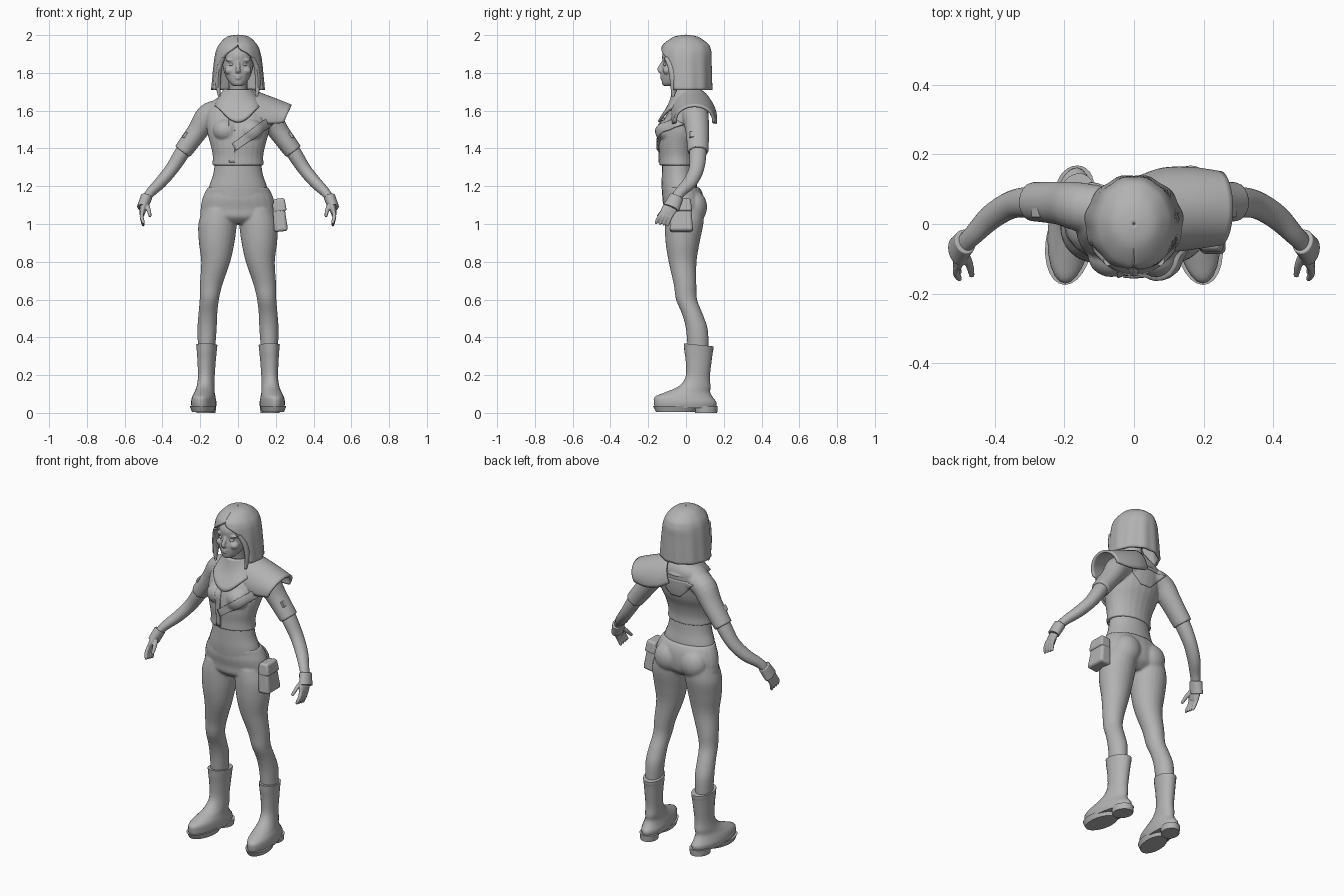
import bpy, bmesh
from math import sin, cos, pi, radians
from mathutils import Vector, Matrix

if "Cube" in bpy.data.objects:
    bpy.data.objects.remove(bpy.data.objects["Cube"])

clay = bpy.data.materials.new("plain_grey")
clay.use_nodes = True
GREY = (0.45, 0.45, 0.45, 1)
clay.diffuse_color = GREY
clay.node_tree.nodes["Principled BSDF"].inputs["Base Color"].default_value = GREY
SIDES = (("left", 1), ("right", -1))
BOTH = (1, -1)


def spline(rows, steps=4):
    """Smooth curve through rows of numbers."""
    out = []
    for i in range(len(rows) - 1):
        a, b, c, d = (rows[max(0, min(len(rows) - 1, i + k))] for k in (-1, 0, 1, 2))
        for k in range(steps):
            t = k / steps
            out.append([q + 0.5 * t * (r - p + t * (2 * p - 5 * q + 4 * r - s + t * (3 * (q - r) + s - p)))
                        for p, q, r, s in zip(a, b, c, d)])
    return out + [list(rows[-1])]


def skin(bm, loops, closed):
    for a, b in zip(loops, loops[1:]):
        for j in range(len(a) if closed else len(a) - 1):
            k = (j + 1) % len(a)
            bm.faces.new((a[j], a[k], b[k], b[j]))


def tube(bm, rows, flat=True, signs=(1,), n=24, steps=4):
    """Capped loft of ellipses (x, y, z, rx, ry), level or square to the path."""
    rows = spline(rows, steps)
    for s in signs:
        loops = []
        for i, (x, y, z, rx, ry) in enumerate(rows):
            u, v = Vector((0, 1, 0)), Vector((1, 0, 0))
            if not flat:
                t = Vector(rows[min(i + 1, len(rows) - 1)][:3]) - Vector(rows[max(i - 1, 0)][:3])
                t.normalize()
                u = (u - t * t.y).normalized()
                v = u.cross(t)
            ring = []
            for j in range(n):
                p = Vector((x, y, z)) + v * rx * cos(2 * pi * j / n) + u * ry * sin(2 * pi * j / n)
                ring.append(bm.verts.new((p.x * s, p.y, p.z)))
            loops.append(ring)
        skin(bm, loops, True)
        bm.faces.new(loops[0])
        bm.faces.new(loops[-1])


def ball(bm, loc, size, signs=(1,)):
    for s in signs:
        place = Matrix.Translation((loc[0] * s, loc[1], loc[2])) @ Matrix.Diagonal((*size, 1))
        bmesh.ops.create_uvsphere(bm, u_segments=20, v_segments=12, radius=1, matrix=place)


def finish(name, bm, voxel=0, thick=0, bevel=0):
    bmesh.ops.recalc_face_normals(bm, faces=bm.faces)
    mesh = bpy.data.meshes.new(name)
    bm.to_mesh(mesh)
    bm.free()
    mesh.materials.append(clay)
    ob = bpy.data.objects.new(name, mesh)
    bpy.context.collection.objects.link(ob)
    bpy.ops.object.select_all(action='DESELECT')
    ob.select_set(True)
    bpy.context.view_layer.objects.active = ob
    bpy.ops.object.shade_smooth_by_angle(angle=radians(45))
    if voxel:
        m = ob.modifiers.new("blend", 'REMESH')
        m.mode, m.voxel_size, m.use_smooth_shade = 'VOXEL', voxel, True
        m = ob.modifiers.new("soften", 'SMOOTH')
        m.factor, m.iterations = 0.5, 4
    if thick:
        m = ob.modifiers.new("thickness", 'SOLIDIFY')
        m.thickness, m.offset = thick, 0
    if bevel:
        m = ob.modifiers.new("rounding", 'BEVEL')
        m.width, m.segments = bevel, 3
    return ob


def shell(name, rows, thick, tilt=0, wave=0, n=48):
    """Open wrap round z: x, y, z, rx, ry and the front gap on each side."""
    bm = bmesh.new()
    rows, loops = spline(rows), []
    for i, (x, y, z, rx, ry, g1, g2) in enumerate(rows):
        f, ring = i / (len(rows) - 1), []
        for j in range(n + 1):
            a = radians(g1) + (2 * pi - radians(g1 + g2)) * j / n
            w = 1 + wave * f * cos(11 * a)
            ring.append(bm.verts.new((x + rx * w * sin(a), y - ry * w * cos(a),
                                      z - tilt * f * max(0, cos(a)) ** 3)))
        loops.append(ring)
    skin(bm, loops, False)
    bmesh.ops.remove_doubles(bm, verts=bm.verts, dist=0.0002)
    return finish(name, bm, thick=thick)


def box(name, loc, size, tilt=0, taper=1, bevel=0.01):
    bm = bmesh.new()
    bmesh.ops.create_cube(bm, size=1)
    for v in bm.verts:
        k = taper if v.co.z > 0 else 1
        v.co = Vector((v.co.x * size[0] * k, v.co.y * size[1] * k, v.co.z * size[2]))
    bmesh.ops.transform(bm, verts=bm.verts,
                        matrix=Matrix.Translation(loc) @ Matrix.Rotation(radians(tilt), 4, 'Y'))
    return finish(name, bm, bevel=bevel)


def cloth_strip(name, corners, target, front, thick, n=14):
    """Sheet given by four x-z corners, laid on the target."""
    bm = bmesh.new()
    a, b, c, d = (Vector((x, -0.4 if front else 0.4, z)) for x, z in corners)
    skin(bm, [[bm.verts.new(a.lerp(b, j / n).lerp(d.lerp(c, j / n), i / n)) for j in range(n + 1)]
              for i in range(n + 1)], False)
    ob = finish(name, bm)
    m = ob.modifiers.new("lay", 'SHRINKWRAP')
    m.target, m.wrap_method, m.use_project_y = target, 'PROJECT', True
    m.use_positive_direction, m.use_negative_direction = front, not front
    m = ob.modifiers.new("thickness", 'SOLIDIFY')
    m.thickness, m.offset = thick, 0


# Head, with brow, cheeks, nose and lips blended in
bm = bmesh.new()
tube(bm, [(0, -.085, 1.73, .02, .03), (0, -.08, 1.74, .038, .046), (0, -.06, 1.77, .06, .07),
          (0, -.035, 1.81, .076, .096), (0, -.02, 1.85, .084, .104), (0, -.01, 1.9, .088, .115),
          (0, 0, 1.95, .072, .09), (0, 0, 1.98, .03, .04)])
tube(bm, [(0, -.118, 1.86, .009, .01), (0, -.141, 1.82, .013, .011), (0, -.13, 1.806, .014, .012)], flat=False, n=12)
ball(bm, (.036, -.104, 1.868), (.03, .017, .009), BOTH)
ball(bm, (.043, -.098, 1.812), (.028, .025, .022), BOTH)
ball(bm, (0, -.125, 1.784), (.022, .013, .006))
ball(bm, (0, -.125, 1.772), (.018, .013, .007))
ball(bm, (0, -.113, 1.748), (.02, .015, .014))
finish("head", bm, voxel=.0045)
for side, s in SIDES:
    bm = bmesh.new()
    ball(bm, (.033 * s, -.108, 1.845), (.016, .013, .009))
    finish(side + "_eye", bm)
bm = bmesh.new()
tube(bm, [(0, .015, 1.6, .065, .06), (0, .005, 1.67, .05, .052), (0, -.015, 1.78, .05, .055)])
finish("neck", bm)

# Hair, with two loose locks beside the face
shell("hair", [(0, 0, 1.995, .002, .002, 0, 0), (0, 0, 1.985, .055, .06, 0, 0), (0, 0, 1.95, .092, .112, 0, 0),
               (0, 0, 1.925, .106, .125, 6, 14), (0, 0, 1.9, .113, .13, 28, 32), (0, 0, 1.86, .12, .13, 48, 46),
               (0, .002, 1.79, .127, .13, 58, 56), (0, .004, 1.71, .134, .13, 60, 60)], .014, wave=.02)
for side, s in SIDES:
    bm = bmesh.new()
    tube(bm, [(.075, -.104, 1.885, .012, .016), (.098, -.075, 1.83, .014, .022), (.106, -.06, 1.75, .015, .024),
              (.1, -.07, 1.675, .006, .008)], signs=(s,), n=12)
    finish(side + "_hair_lock", bm)

# Cropped jacket with short sleeves
bm = bmesh.new()
tube(bm, [(0, -.045, 1.31, .137, .097), (0, -.045, 1.36, .134, .096), (0, -.04, 1.42, .146, .105),
          (0, -.025, 1.48, .162, .116), (0, -.01, 1.54, .168, .115), (0, .01, 1.6, .165, .1),
          (0, .025, 1.645, .14, .085), (0, .025, 1.68, .09, .07), (0, .02, 1.7, .06, .05)])
ball(bm, (.065, -.09, 1.495), (.068, .063, .062), BOTH)
tube(bm, [(.1, .04, 1.6, .06, .07), (.16, .05, 1.57, .065, .07), (.215, .06, 1.49, .055, .062),
          (.294, .064, 1.383, .049, .056)], flat=False, signs=BOTH)
jacket = finish("jacket", bm, voxel=.006)
cloth_strip("front_placket", [(-.05, 1.56), (-.02, 1.56), (-.015, 1.325), (-.045, 1.325)], jacket, True, .012)
cloth_strip("chest_strap", [(.15, 1.56), (.175, 1.525), (-.01, 1.39), (-.03, 1.425)], jacket, True, .024)
cloth_strip("back_yoke", [(-.13, 1.6), (.13, 1.6), (.03, 1.5), (-.03, 1.5)], jacket, False, .012)
for side, s in SIDES:
    box(side + "_sleeve_patch", (.281 * s, .04, 1.472), (.014, .042, .034), tilt=-33 * s, bevel=.003)

# Scarf with a pointed front
shell("scarf", [(0, 0, 1.71, .068, .064, 0, 0), (0, 0, 1.67, .096, .088, 0, 0),
                (0, -.015, 1.62, .118, .127, 0, 0)], .016, tilt=.08)

# Cape over the left shoulder
bm = bmesh.new()
loops = []
for x, y, z, ry, rz in spline([(.06, .035, 1.6, .1, .115), (.12, .04, 1.57, .115, .118),
                               (.2, .045, 1.55, .112, .108), (.282, .045, 1.55, .1, .075)]):
    arc = [radians(-10 + 200 * j / 24) for j in range(25)]
    loops.append([bm.verts.new((x - .035 * (1 - sin(t)), y + ry * cos(t), z + rz * sin(t))) for t in arc])
skin(bm, loops, False)
finish("shoulder_cape", bm, thick=.014)

# Bare midriff
bm = bmesh.new()
tube(bm, [(0, -.03, 1.14, .165, .095), (0, -.035, 1.2, .153, .094), (0, -.04, 1.26, .132, .088),
          (0, -.042, 1.34, .12, .084)])
finish("midriff", bm)

# Trousers: hips, seat and legs blended together
bm = bmesh.new()
tube(bm, [(0, -.015, 1.0, .08, .06), (0, -.013, 1.035, .19, .098), (0, -.01, 1.08, .198, .106),
          (0, -.015, 1.13, .19, .11), (0, -.02, 1.17, .174, .105), (0, -.03, 1.195, .16, .1)])
tube(bm, [(.095, -.005, 1.08, .09, .1), (.108, -.01, 1, .102, .102), (.113, -.018, .9, .094, .09),
          (.118, -.018, .8, .077, .074), (.142, -.005, .68, .06, .06), (.152, .003, .6, .051, .056),
          (.16, .035, .52, .05, .055), (.164, .058, .44, .051, .058), (.167, .065, .32, .044, .055)], signs=BOTH)
ball(bm, (.085, .045, 1.09), (.082, .067, .085), BOTH)
finish("trousers", bm, voxel=.007)

for side, s in SIDES:
    # Boots: shaft and foot in one loft, toes turned out
    boot = bmesh.new()
    tube(boot, [(.18, -.004, .025, .062, .16), (.181, -.004, .055, .065, .166), (.18, -.012, .085, .06, .152),
                (.178, .01, .11, .052, .118), (.176, .045, .14, .047, .085), (.174, .062, .19, .044, .064),
                (.173, .067, .27, .048, .068), (.172, .067, .33, .053, .076), (.172, .067, .36, .056, .079)],
         signs=(s,))
    sole = bmesh.new()
    tube(sole, [(.18, -.055, .006, .058, .105), (.181, -.055, .036, .068, .12)], signs=(s,))
    tube(sole, [(.18, .107, 0, .05, .058), (.18, .106, .036, .054, .062)], signs=(s,))
    for part, bm in (("_boot", boot), ("_sole", sole)):
        for v in bm.verts:
            v.co.x -= .1 * v.co.y * s
            if v.co.z > .34:
                v.co.z -= .1 * (v.co.y - .067)
        finish(side + part, bm)

    # Arm
    bm = bmesh.new()
    tube(bm, [(.25, .063, 1.45, .038, .042), (.297, .063, 1.375, .04, .045), (.352, .055, 1.29, .035, .04),
              (.41, .02, 1.22, .032, .037), (.46, -.03, 1.17, .026, .03), (.49, -.06, 1.13, .021, .028)],
         flat=False, signs=(s,))
    finish(side + "_arm", bm)

    # Hand with four fingers and a thumb
    bm = bmesh.new()
    tube(bm, [(.485, -.055, 1.14, .02, .028), (.5, -.083, 1.09, .019, .038), (.507, -.102, 1.055, .014, .038)],
         flat=False, signs=(s,))
    for i in range(4):
        y = -.128 + .02 * i
        tube(bm, [(.505, y + .012, 1.075, .011, .011), (.51, y - .012, 1.04, .011, .011),
                  (.503, y - .027, 1.013 - .004 * i, .009, .009), (.5, y - .03, 1 - .004 * i, .006, .006)],
             flat=False, signs=(s,), n=10)
    tube(bm, [(.49, -.08, 1.11, .014, .014), (.473, -.115, 1.075, .012, .012), (.465, -.15, 1.04, .008, .008)],
         flat=False, signs=(s,), n=10)
    finish(side + "_hand", bm, voxel=.004)

    # Wrist guard
    bm = bmesh.new()
    tube(bm, [(.484, -.05, 1.145, .031, .038), (.507, -.078, 1.085, .029, .045)], flat=False, signs=(s,))
    finish(side + "_wrist_guard", bm, bevel=.004)

# Hip pouch with flap
box("hip_pouch", (.22, -.025, 1.04), (.074, .125, .16), tilt=-6, taper=.8, bevel=.015)
box("pouch_flap", (.22, -.025, 1.1), (.07, .115, .07), tilt=-6, taper=.85, bevel=.012)
